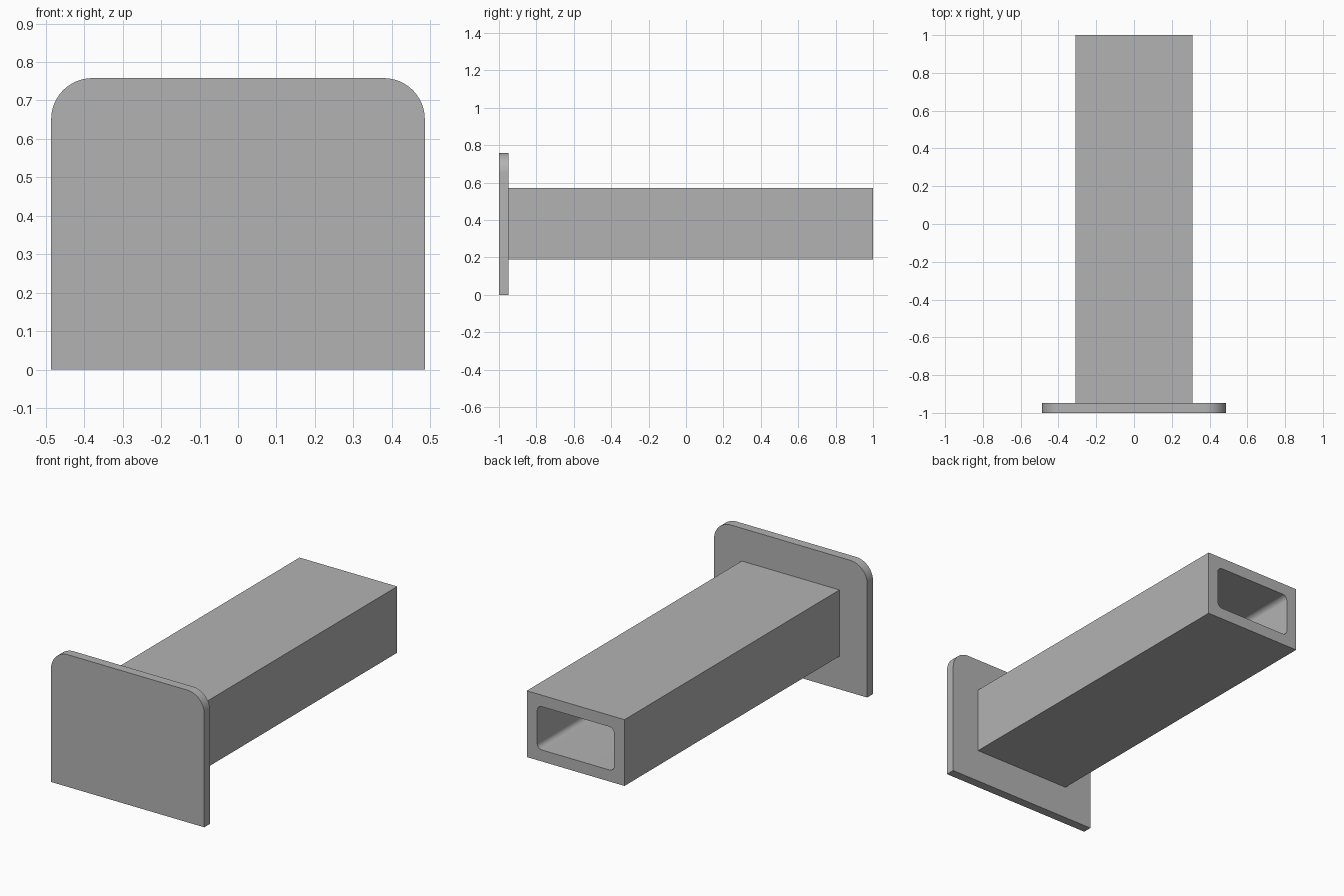
import bpy
import bmesh
from math import sin, cos, pi

if "Cube" in bpy.data.objects:
    bpy.data.objects.remove(bpy.data.objects["Cube"], do_unlink=True)

# One plain grey for the whole model
GREY = (0.45, 0.45, 0.45, 1)
grey = bpy.data.materials.new("plain grey")
grey.use_nodes = True
grey.diffuse_color = GREY
grey.node_tree.nodes["Principled BSDF"].inputs["Base Color"].default_value = GREY


def outline(half_w, low, high, r_top=0, r_bottom=0, steps=12):
    """Rectangle in the xz plane with optional rounded top and bottom corners."""
    points = []
    corners = [(1, 1, r_top), (-1, 1, r_top), (-1, -1, r_bottom), (1, -1, r_bottom)]
    for quarter, (sx, sz, r) in enumerate(corners):
        cx = sx * (half_w - r)
        cz = high - r if sz > 0 else low + r
        for i in range(steps + 1 if r else 1):
            a = (quarter + i / steps) * pi / 2
            points.append((cx + r * cos(a), cz + r * sin(a)))
    return points


def extrude_profile(name, loops, y_start, y_end):
    """Fill the loops (later ones are holes) and extrude along y."""
    bm = bmesh.new()
    for loop in loops:
        verts = [bm.verts.new((x, y_start, z)) for x, z in loop]
        for a, b in zip(verts, verts[1:] + verts[:1]):
            bm.edges.new((a, b))
    bmesh.ops.triangle_fill(bm, edges=bm.edges[:], use_beauty=True, normal=(0, -1, 0))
    result = bmesh.ops.extrude_face_region(bm, geom=bm.faces[:])
    moved = [g for g in result["geom"] if isinstance(g, bmesh.types.BMVert)]
    bmesh.ops.translate(bm, verts=moved, vec=(0, y_end - y_start, 0))
    bmesh.ops.recalc_face_normals(bm, faces=bm.faces[:])
    mesh = bpy.data.meshes.new(name)
    bm.to_mesh(mesh)
    bm.free()
    mesh.materials.append(grey)
    obj = bpy.data.objects.new(name, mesh)
    bpy.context.collection.objects.link(obj)
    bpy.ops.object.select_all(action="DESELECT")
    obj.select_set(True)
    bpy.context.view_layer.objects.active = obj
    bpy.ops.object.shade_smooth_by_angle(angle=pi / 6)
    return obj


# End plate with rounded upper corners
PLATE_BACK = -0.948
extrude_profile("end_plate", [outline(0.486, 0, 0.758, r_top=0.107)], -1, PLATE_BACK)

# Hollow rectangular tube, open at the back
WALL = 0.066
tube_w, tube_low, tube_high = 0.31, 0.19, 0.57
outer = outline(tube_w, tube_low, tube_high)
bore = outline(tube_w - WALL, tube_low + WALL, tube_high - WALL, 0.03, 0.03)
extrude_profile("hollow_tube", [outer, bore], PLATE_BACK, 1)
